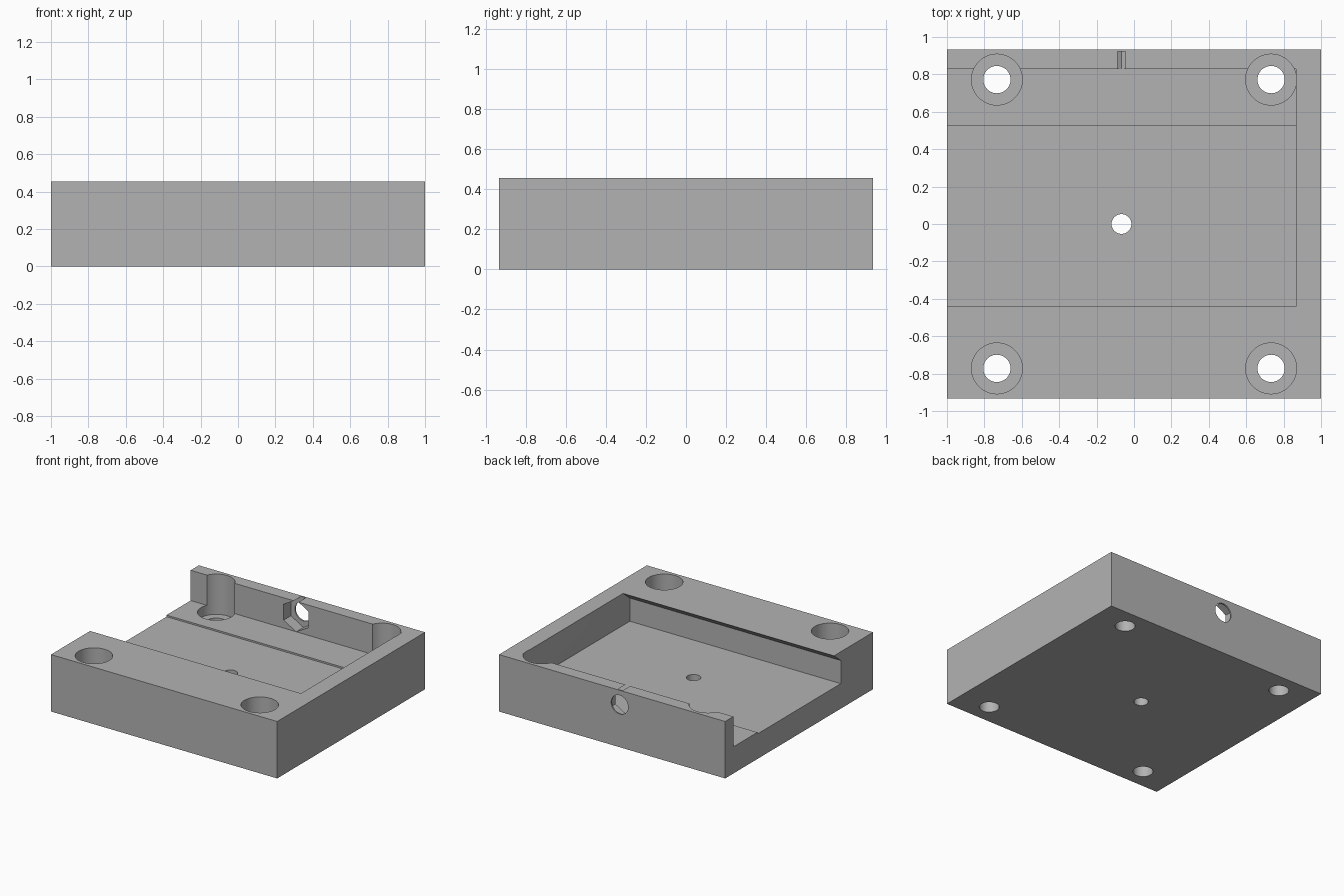
import bpy, bmesh, math
from mathutils import Vector

cube = bpy.data.objects.get("Cube")
if cube:
    bpy.data.objects.remove(cube, do_unlink=True)

WIDTH, DEPTH, HEIGHT = 2.0, 1.867, 0.455

grey = bpy.data.materials.new("plain grey")
grey.use_nodes = True
colour = (0.45, 0.45, 0.45, 1)
grey.diffuse_color = colour
grey.node_tree.nodes["Principled BSDF"].inputs["Base Color"].default_value = colour


def ring(cx, cy, radius, sides, turn=0.0):
    """Corner points of a regular polygon."""
    angles = [turn + math.tau * i / sides for i in range(sides)]
    return [(cx + radius * math.cos(a), cy + radius * math.sin(a)) for a in angles]


def prism(name, outline, axis, low, high):
    """Extrude a closed outline along one axis."""
    place = {
        "x": lambda u, v, w: (w, u, v),
        "y": lambda u, v, w: (u, w, v),
        "z": lambda u, v, w: (u, v, w),
    }[axis]
    bm = bmesh.new()
    base = bm.faces.new([bm.verts.new(place(u, v, low)) for u, v in outline])
    grown = bmesh.ops.extrude_face_region(bm, geom=[base])["geom"]
    shift = Vector(place(0, 0, high - low))
    bmesh.ops.translate(bm, vec=shift, verts=[g for g in grown if isinstance(g, bmesh.types.BMVert)])
    bmesh.ops.recalc_face_normals(bm, faces=bm.faces)
    mesh = bpy.data.meshes.new(name)
    bm.to_mesh(mesh)
    bm.free()
    obj = bpy.data.objects.new(name, mesh)
    bpy.context.collection.objects.link(obj)
    mesh.materials.append(grey)
    return obj


def cut(target, cutter):
    """Subtract a cutter from the target, then discard it."""
    cutter.hide_render = True
    mod = target.modifiers.new("cut", "BOOLEAN")
    mod.operation, mod.solver, mod.object = "DIFFERENCE", "EXACT", cutter
    bpy.context.view_layer.objects.active = target
    bpy.ops.object.modifier_apply(modifier=mod.name)
    bpy.data.objects.remove(cutter, do_unlink=True)


# Solid block
hx, hy = WIDTH / 2, DEPTH / 2
block = prism("housing_block", [(-hx, -hy), (hx, -hy), (hx, hy), (-hx, hy)], "z", 0, HEIGHT)

# Pocket open to the left side, with undercut front lip and a stepped floor
pocket = [(-0.526, 0.2), (0.526, 0.2), (0.526, 0.213), (0.83, 0.213),
          (0.83, 0.6), (-0.44, 0.6), (-0.44, HEIGHT), (-0.526, 0.385)]
cut(block, prism("pocket_cutter", pocket, "x", -1.2, 0.865))

# Counterbored corner screw holes
for sx in (-1, 1):
    for sy in (-1, 1):
        x, y = sx * 0.733, sy * 0.772
        cut(block, prism("counterbore_cutter", ring(x, y, 0.136, 64), "z", 0.133, 0.6))
        cut(block, prism("screw_cutter", ring(x, y, 0.073, 48), "z", -0.1, 0.3))

# Centre hole through the floor
cut(block, prism("centre_hole_cutter", ring(-0.067, 0, 0.053, 48), "z", -0.1, 0.3))

# Hexagonal nut recess and round bolt hole in the back wall
cut(block, prism("nut_cutter", ring(-0.067, 0.34, 0.127, 6, math.pi / 6), "y", 0.817, 0.922))
cut(block, prism("bolt_cutter", ring(-0.067, 0.34, 0.075, 48), "y", 0.86, 1.1))

# Smooth bores, crisp edges
bpy.ops.object.select_all(action="DESELECT")
block.select_set(True)
bpy.context.view_layer.objects.active = block
bpy.ops.object.shade_smooth_by_angle(angle=math.radians(30))
